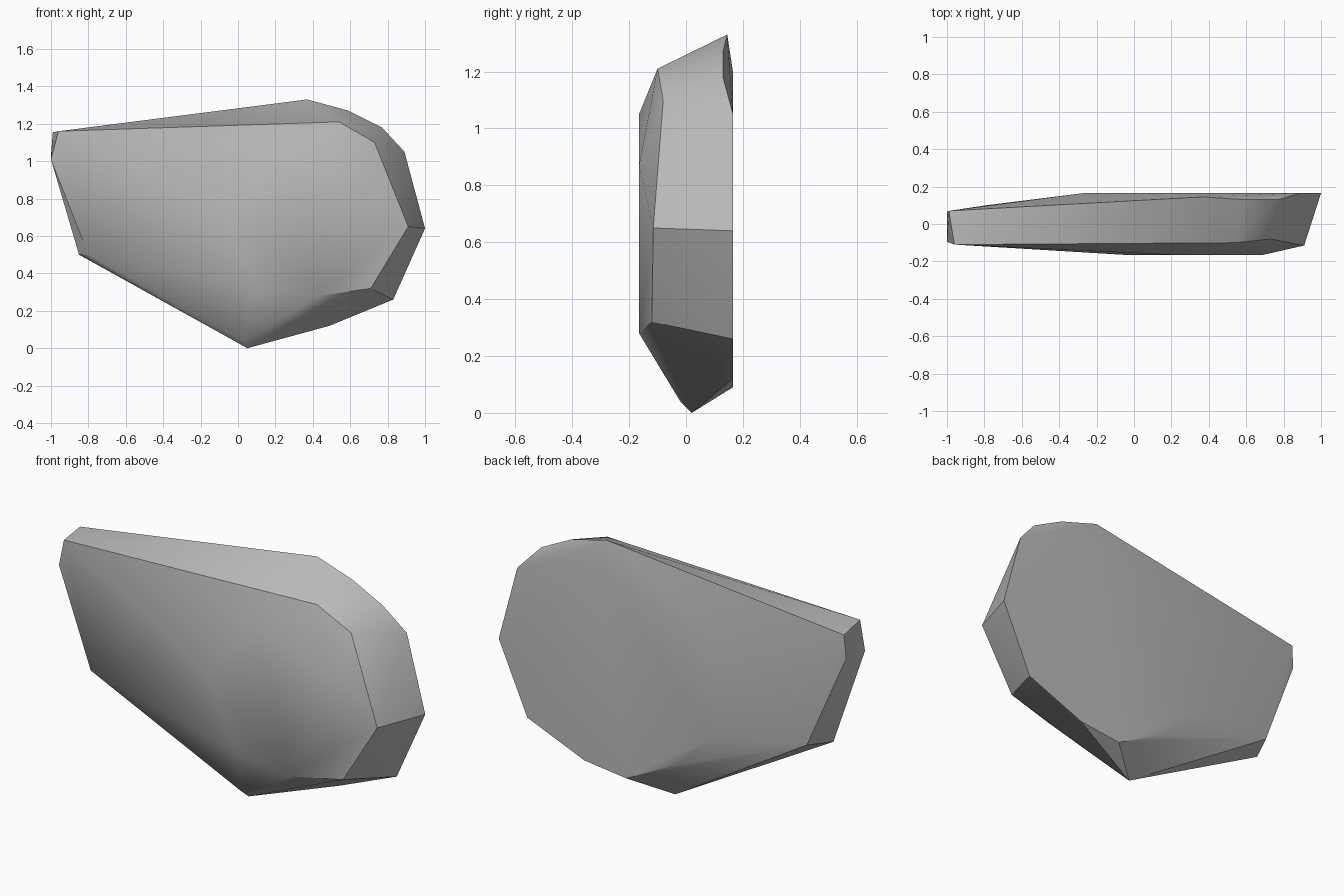
import bpy
import bmesh
import math

cube = bpy.data.objects.get("Cube")
if cube:
    bpy.data.objects.remove(cube, do_unlink=True)

# Plain stone grey
grey = bpy.data.materials.new("stone_grey")
grey.use_nodes = True
colour = (0.5, 0.5, 0.5, 1)
grey.diffuse_color = colour
grey.node_tree.nodes["Principled BSDF"].inputs["Base Color"].default_value = colour

# Flat front facet and back facet, as (x, z) outlines at a fixed depth
front_facet = [(.21, 1.05), (-.05, .69), (.1, .32), (.43, .28), (.69, .87)]
back_facet = [(1, .64), (.89, 1.05), (.4, 1.2), (-.27, .95), (-.27, .45),
              (-.07, .25), (.24, .09), (.49, .12), (.83, .26)]

# Chipped corners around the rim
rim = [(.54, -.1, 1.21), (.73, -.08, 1.1), (.91, -.115, .65), (.71, -.12, .32),
       (.37, .145, 1.33), (.59, .13, 1.27), (.77, .13, 1.18)]
left_end = [(-.99, .07, 1.155), (-.96, -.11, 1.16), (-1, -.095, 1.01),
            (-1, .065, 1.03), (-.85, -.04, .5), (-.8, -.11, .5), (-.79, .1, .52)]
bottom_tip = [(.03, -.02, .04), (.05, .02, 0)]

points = [(x, -.165, z) for x, z in front_facet]
points += [(x, .165, z) for x, z in back_facet]
points += rim + left_end + bottom_tip

# Wrap the corners into one faceted slab
bm = bmesh.new()
for p in points:
    bm.verts.new(p)
hull = bmesh.ops.convex_hull(bm, input=bm.verts)
loose = [v for v in bm.verts if not v.link_faces]
bmesh.ops.delete(bm, geom=loose, context="VERTS")
bmesh.ops.dissolve_limit(bm, angle_limit=math.radians(1), verts=bm.verts, edges=bm.edges)
bmesh.ops.recalc_face_normals(bm, faces=bm.faces)

mesh = bpy.data.meshes.new("stone_slab")
bm.to_mesh(mesh)
bm.free()
mesh.materials.append(grey)
slab = bpy.data.objects.new("stone_slab", mesh)
bpy.context.collection.objects.link(slab)

# Soft facets with crisp chipped edges
bpy.ops.object.select_all(action="DESELECT")
slab.select_set(True)
bpy.context.view_layer.objects.active = slab
bpy.ops.object.shade_smooth_by_angle(angle=math.radians(30))
